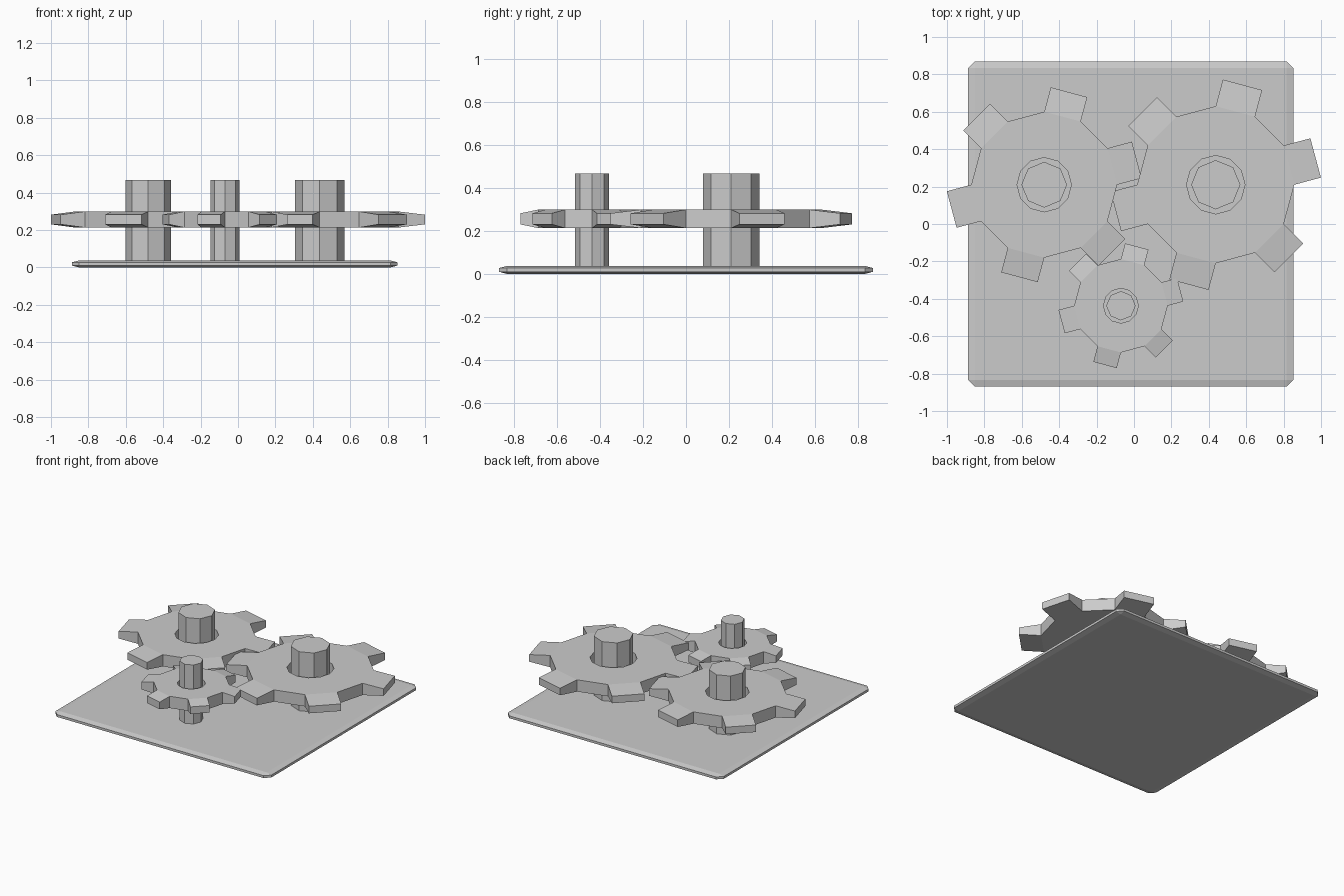
import bpy, bmesh, math

if "Cube" in bpy.data.objects:
    bpy.data.objects.remove(bpy.data.objects["Cube"])

PLATE_TOP = 0.037
GEAR_LOW, GEAR_HIGH = 0.213, 0.299
SHAFT_TOP = 0.467


def add_object(name, bm):
    bmesh.ops.recalc_face_normals(bm, faces=bm.faces)
    mesh = bpy.data.meshes.new(name)
    bm.to_mesh(mesh)
    bm.free()
    obj = bpy.data.objects.new(name, mesh)
    bpy.context.collection.objects.link(obj)
    return obj


def ring(bm, n, radius, z):
    return [bm.verts.new((radius * math.cos(2 * math.pi * i / n),
                          radius * math.sin(2 * math.pi * i / n), z)) for i in range(n)]


def gear(name, x, y, root, tip, hole, teeth=6):
    bm = bmesh.new()
    n = teeth * 2
    # pierced disc: outer bottom, outer top, inner top, inner bottom
    loops = [ring(bm, n, root, GEAR_LOW), ring(bm, n, root, GEAR_HIGH),
             ring(bm, n, hole, GEAR_HIGH), ring(bm, n, hole, GEAR_LOW)]
    rim = []
    for k in range(4):
        a, b = loops[k], loops[(k + 1) % 4]
        for i in range(n):
            j = (i + 1) % n
            f = bm.faces.new((a[i], a[j], b[j], b[i]))
            if k == 0 and i % 2 == 0:
                rim.append(f)
    bmesh.ops.recalc_face_normals(bm, faces=bm.faces)
    # teeth: every other rim face pulled outward and thinned at the tip
    mid = (GEAR_LOW + GEAR_HIGH) / 2
    length = tip - root * math.cos(math.pi / n)
    for f in bmesh.ops.extrude_discrete_faces(bm, faces=rim)["faces"]:
        f.normal_update()
        push = f.normal.copy() * length
        for v in f.verts:
            v.co += push
            v.co.z = mid + (v.co.z - mid) * 0.6
    add_object(name, bm).location = (x, y, 0)


def shaft(name, x, y, radius):
    bm = bmesh.new()
    low, high = ring(bm, 8, radius, PLATE_TOP - 0.005), ring(bm, 8, radius, SHAFT_TOP)
    bm.faces.new(low)
    bm.faces.new(high)
    for i in range(8):
        j = (i + 1) % 8
        bm.faces.new((low[i], low[j], high[j], high[i]))
    add_object(name, bm).location = (x, y, 0)


# base plate: bevelled block flattened in z
bm = bmesh.new()
bmesh.ops.create_cube(bm, size=1)
bmesh.ops.scale(bm, vec=(1.74, 1.74, 0.14), verts=bm.verts)
bmesh.ops.bevel(bm, geom=bm.edges[:], offset=0.037, segments=1, affect='EDGES')
bmesh.ops.scale(bm, vec=(1, 1, PLATE_TOP / 0.14), verts=bm.verts)
add_object("base_plate", bm).location = (-0.018, 0, PLATE_TOP / 2)

# gears and their shafts: centre, root radius, tip radius
for side, x, y, root, tip in (("left", -0.48, 0.21, 0.39, 0.512),
                              ("right", 0.437, 0.21, 0.42, 0.553),
                              ("small", -0.07, -0.437, 0.25, 0.328)):
    gear(side + "_gear", x, y, root, tip, root * 0.372)
    shaft(side + "_shaft", x, y, root * 0.313)
